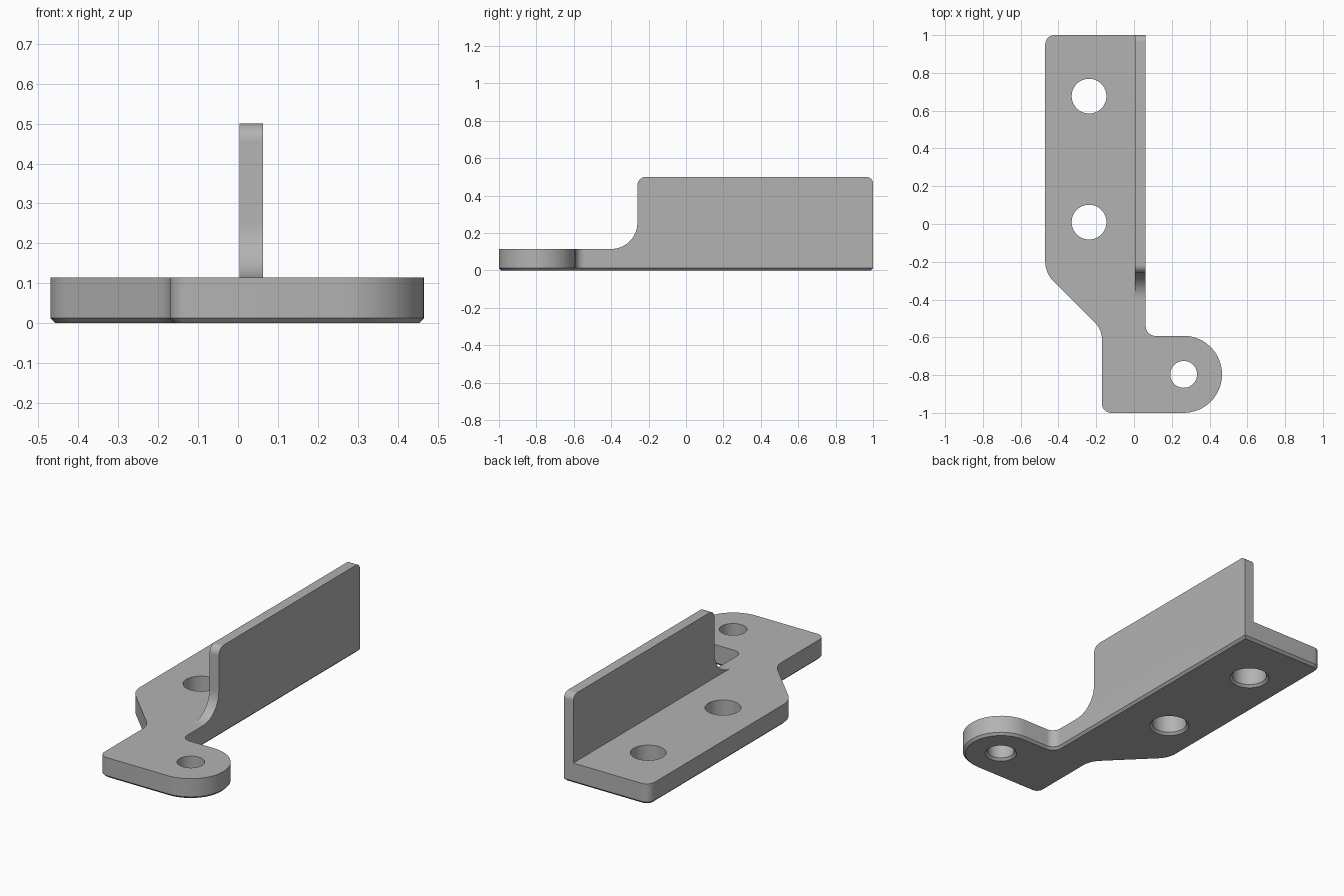
import bpy, bmesh, math
from mathutils import Vector, Matrix

cube = bpy.data.objects.get("Cube")
if cube:
    bpy.data.objects.remove(cube, do_unlink=True)

grey = bpy.data.materials.new("plain grey")
grey.use_nodes = True
grey.diffuse_color = (0.45, 0.45, 0.45, 1)
grey.node_tree.nodes["Principled BSDF"].inputs["Base Color"].default_value = grey.diffuse_color

THICK = 0.115      # plate thickness
CHAMFER = 0.013    # lower edge chamfer
EDGE_X = 0.062     # outer face shared by wall and plate


def rounded(corners, steps=14):
    """Outline from (x, y, radius) corners, each replaced by a tangent arc."""
    out = []
    for i, (x, y, r) in enumerate(corners):
        p = Vector((x, y))
        if r == 0:
            out.append(p)
            continue
        a = (Vector(corners[i - 1][:2]) - p).normalized()
        b = (Vector(corners[(i + 1) % len(corners)][:2]) - p).normalized()
        half = a.angle(b) / 2
        centre = p + (a + b).normalized() * (r / math.sin(half))
        start = p + a * (r / math.tan(half)) - centre
        sweep = math.pi - 2 * half
        turn = 1 if a.x * b.y - a.y * b.x < 0 else -1
        for k in range(steps + 1):
            out.append(centre + Matrix.Rotation(turn * sweep * k / steps, 2) @ start)
    return out


def prism(name, points, depth, chamfer=0):
    """Extrude 3D outline points along a depth vector."""
    bm = bmesh.new()
    face = bm.faces.new([bm.verts.new(p) for p in points])
    rim = list(face.edges)
    ext = bmesh.ops.extrude_face_region(bm, geom=[face], use_keep_orig=True)
    moved = [g for g in ext["geom"] if isinstance(g, bmesh.types.BMVert)]
    bmesh.ops.translate(bm, verts=moved, vec=depth)
    bmesh.ops.remove_doubles(bm, verts=bm.verts, dist=1e-5)
    bmesh.ops.recalc_face_normals(bm, faces=bm.faces)
    if chamfer:
        rim = [e for e in bm.edges if all(abs(v.co.z) < 1e-5 for v in e.verts)]
        bmesh.ops.bevel(bm, geom=rim, offset=chamfer, segments=1,
                        affect='EDGES', clamp_overlap=False)
    return add_object(name, bm)


def add_object(name, bm):
    mesh = bpy.data.meshes.new(name)
    bm.to_mesh(mesh)
    bm.free()
    mesh.materials.append(grey)
    obj = bpy.data.objects.new(name, mesh)
    bpy.context.collection.objects.link(obj)
    return obj


def activate(obj):
    bpy.ops.object.select_all(action='DESELECT')
    obj.select_set(True)
    bpy.context.view_layer.objects.active = obj


def drill(target, x, y, r):
    """Cut a through hole with a chamfered lower rim."""
    bm = bmesh.new()
    rings = [(r + 2 * CHAMFER, -CHAMFER), (r, CHAMFER), (r, THICK + 0.05)]
    loops = []
    for radius, z in rings:
        loops.append([bm.verts.new((x + radius * math.cos(t), y + radius * math.sin(t), z))
                      for t in (math.tau * k / 48 for k in range(48))])
    for low, high in zip(loops, loops[1:]):
        for k in range(48):
            n = (k + 1) % 48
            bm.faces.new((low[k], low[n], high[n], high[k]))
    bm.faces.new(loops[0][::-1])
    bm.faces.new(loops[-1])
    cutter = add_object("hole_cutter", bm)
    cutter.hide_render = True
    activate(target)
    mod = target.modifiers.new("hole", 'BOOLEAN')
    mod.operation = 'DIFFERENCE'
    mod.solver = 'EXACT'
    mod.object = cutter
    bpy.ops.object.modifier_apply(modifier=mod.name)
    bpy.data.objects.remove(cutter, do_unlink=True)


# Base plate with angled neck and rounded ear
plate_outline = rounded([
    (-0.47, 1, 0.05), (-0.47, -0.26, 0.15), (-0.17, -0.56, 0.12),
    (-0.17, -1, 0.05), (0.466, -1, 0.2035), (0.466, -0.592, 0.2035),
    (EDGE_X, -0.592, 0.05), (EDGE_X, 1, 0)])
plate = prism("base_plate", [(p.x, p.y, 0) for p in plate_outline],
              (0, 0, THICK), CHAMFER)

# Two mounting holes and the smaller ear hole
for x, y, r in [(-0.238, 0.677, 0.092), (-0.238, 0.01, 0.092), (0.263, -0.796, 0.071)]:
    drill(plate, x, y, r)

# Upright wall with a curved foot at its front end
wall_outline = rounded([
    (1, THICK, 0), (1, 0.5, 0.035), (-0.26, 0.5, 0.045),
    (-0.26, THICK, 0.14), (-0.42, THICK, 0)])
wall = prism("upright_wall", [(0.004, p.x, p.y) for p in wall_outline[:-1]],
             (EDGE_X - 0.004, 0, 0))

for part in (plate, wall):
    activate(part)
    bpy.ops.object.shade_smooth_by_angle(angle=math.radians(25))
